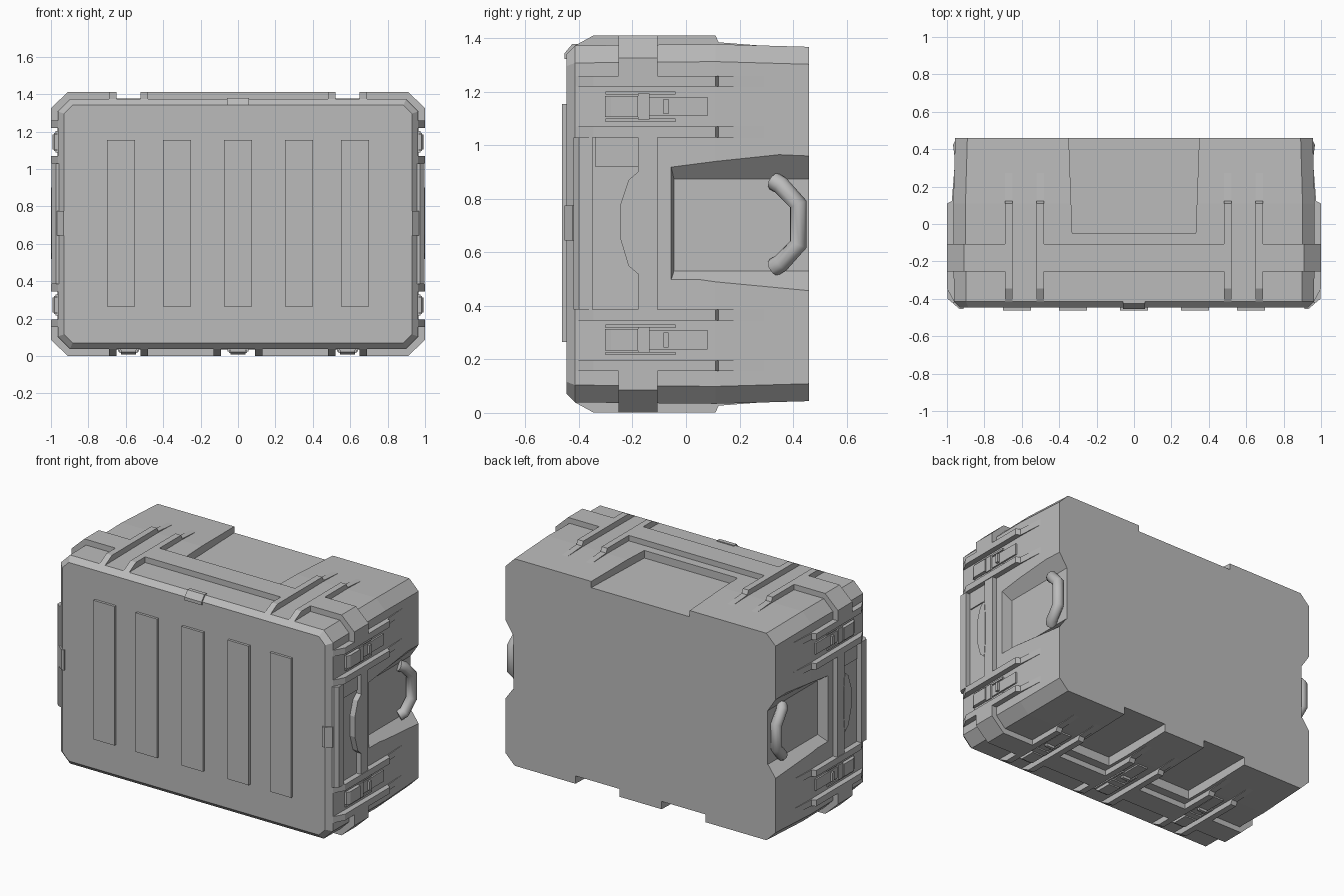
import bpy, bmesh
from mathutils import Vector

old = bpy.data.objects.get("Cube")
if old:
    bpy.data.objects.remove(old)

grey = bpy.data.materials.new("case grey")
grey.use_nodes = True
COLOUR = (0.5, 0.5, 0.5, 1)
grey.diffuse_color = COLOUR
grey.node_tree.nodes["Principled BSDF"].inputs["Base Color"].default_value = COLOUR


def loft(name, rings):
    """Skin a list of equal-length point rings and cap both ends."""
    bm = bmesh.new()
    loops = [[bm.verts.new(p) for p in ring] for ring in rings]
    n = len(loops[0])
    for a, b in zip(loops, loops[1:]):
        for i in range(n):
            j = (i + 1) % n
            bm.faces.new((a[i], a[j], b[j], b[i]))
    bm.faces.new(loops[0])
    bm.faces.new(loops[-1])
    bmesh.ops.recalc_face_normals(bm, faces=bm.faces)
    mesh = bpy.data.meshes.new(name)
    bm.to_mesh(mesh)
    bm.free()
    mesh.materials.append(grey)
    ob = bpy.data.objects.new(name, mesh)
    bpy.context.collection.objects.link(ob)
    return ob


# Map (along, depth y, height above wall) to a point on each wall of the case
def top(u, y, h):
    return (u, y, 1.373 + h)


def bottom(u, y, h):
    return (u, y, 0.039 - h)


def left(u, y, h):
    return (0.962 + h, y, u)


def right(u, y, h):
    return (-0.962 - h, y, u)


SIDES = (left, right)


def bar(name, wall, u0, u1, profile):
    """Extrude a (y, h) profile along a wall."""
    return loft(name, [[wall(u, y, h) for y, h in profile] for u in (u0, u1)])


def block(name, wall, u0, u1, y0, y1, h0, h1):
    return bar(name, wall, u0, u1, [(y0, h0), (y0, h1), (y1, h1), (y1, h0)])


def plate(name, wall, outline, h0, h1):
    """Raise a (u, y) outline off a wall."""
    return loft(name, [[wall(u, y, h) for u, y in outline] for h in (h0, h1)])


def octagon(y, hx, hz, c):
    pts = [(hx, hz - c), (hx - c, hz), (c - hx, hz), (-hx, hz - c),
           (-hx, c - hz), (c - hx, -hz), (hx - c, -hz), (hx, c - hz)]
    return [(x, y, 0.706 + z) for x, z in pts]


# Main shell with chamfered corners and a bevelled lid front
body = loft("case_body", [
    octagon(-0.447, 0.93, 0.635, 0.045),
    octagon(-0.415, 0.963, 0.667, 0.065),
    octagon(0.11, 0.966, 0.672, 0.065),
    octagon(0.46, 0.956, 0.662, 0.065)])

# Recesses cut into the shell
cutters = []
trapezoid = [(-0.33, -0.05), (0.33, -0.05), (0.35, 0.5), (-0.35, 0.5)]
cutters.append(plate("top_recess_cutter", top, trapezoid, -0.045, 0.1))
for s in (-1, 1):
    cutters.append(block("bottom_recess_cutter", bottom, s * 0.15, s * 0.46,
                         -0.05, 0.5, -0.055, 0.1))
for wall in SIDES:
    floor = [(0.53, -0.045), (0.875, -0.045), (0.875, 0.5), (0.53, 0.5)]
    mouth = [(0.49, -0.058), (0.93, -0.058), (1.0, 0.5), (0.415, 0.5)]
    cutters.append(loft("handle_recess_cutter", [
        [wall(u, y, -0.062) for u, y in floor],
        [wall(u, y, 0.02) for u, y in mouth]]))
for cutter in cutters:
    cutter.hide_render = True
    cutter.hide_viewport = True
    cutter.display_type = 'WIRE'
    mod = body.modifiers.new("recess", 'BOOLEAN')
    mod.operation = 'DIFFERENCE'
    mod.solver = 'EXACT'
    mod.object = cutter

# Ribs running front to back, with a low tapering tail
RIB = [(-0.415, -0.02), (-0.415, 0.0), (-0.345, 0.038), (0.11, 0.038),
       (0.122, 0.012), (0.29, -0.001), (0.29, -0.02)]
for s in (-1, 1):
    for inner in (0.48, 0.65):
        for wall in (top, bottom):
            bar("rib", wall, s * inner, s * (inner + 0.04), RIB)
    bar("rib", bottom, s * 0.09, s * 0.13, RIB)
for wall in SIDES:
    for z in (0.156, 0.346, 1.03, 1.22):
        bar("side_rib", wall, z, z + 0.04, RIB)

# Reinforcing band around the case, open between rib pairs
FRONT, BACK = -0.253, -0.107
block("top_band", top, -0.5, 0.5, FRONT, BACK, -0.02, 0.038)
for s in (-1, 1):
    block("bottom_band", bottom, s * 0.11, s * 0.5, FRONT, BACK, -0.02, 0.038)
    for t in (-1, 1):
        corner = [(0.67, 0.63), (0.67, 0.705), (0.91, 0.705),
                  (1.0, 0.62), (1.0, 0.53), (0.93, 0.53)]
        loft("corner_band", [[(s * x, y, 0.706 + t * z) for x, z in corner]
                             for y in (FRONT, BACK)])

# Side panels: lid strip, band, label plate and finger grip
GRIP = [(0.52, -0.18), (0.55, -0.215), (0.65, -0.245), (0.78, -0.245),
        (0.87, -0.215), (0.9, -0.18), (0.79, -0.17), (0.63, -0.17)]
for wall in SIDES:
    bar("lid_side_strip", wall, 0.386, 1.03,
        [(-0.42, -0.03), (-0.42, 0.012), (-0.40, 0.034), (-0.35, 0.034), (-0.35, -0.03)])
    block("side_band", wall, 0.386, 1.03, -0.18, BACK, -0.02, 0.034)
    block("label_plate", wall, 0.92, 1.03, -0.34, -0.18, -0.005, 0.009)
    plate("finger_grip", wall, GRIP, -0.01, 0.037)


# Latches: frame, lever, hook and hinge pin
def latch(wall, u):
    for e in (-1, 1):
        block("latch_rail", wall, u + e * 0.045, u + e * 0.057,
              -0.30, -0.04, -0.01, 0.014)
    block("latch_base", wall, u - 0.05, u + 0.05, -0.30, -0.04, -0.01, 0.007)
    bar("latch_lever", wall, u - 0.04, u + 0.04,
        [(-0.302, 0.0), (-0.302, 0.018), (-0.28, 0.03), (-0.18, 0.03), (-0.18, 0.0)])
    block("latch_pin", wall, u - 0.048, u + 0.048, -0.18, -0.137, 0.0, 0.022)
    block("latch_hook", wall, u - 0.036, u + 0.036, -0.137, 0.08, 0.0, 0.014)
    block("latch_catch", wall, u - 0.028, u + 0.028, -0.085, -0.065, 0.0, 0.03)


for wall in SIDES:
    for z in (0.273, 1.145):
        latch(wall, z)
for x in (-0.585, 0, 0.585):
    latch(bottom, x)

# Lid lip tabs
TAB = [(-0.40, -0.05), (-0.455, -0.05), (-0.455, -0.03),
       (-0.425, 0.006), (-0.40, 0.006)]
bar("top_tab", top, -0.06, 0.06, TAB)
for wall in SIDES:
    bar("side_tab", wall, 0.645, 0.775, TAB)

# Raised slats on the lid
for x in (-0.625, -0.325, 0, 0.325, 0.625):
    outline = [(x - 0.075, 0.265), (x + 0.075, 0.265),
               (x + 0.075, 1.155), (x - 0.075, 1.155)]
    loft("lid_slat", [[(px, y, z) for px, z in outline] for y in (-0.44, -0.463)])

# Rounded carry handles in the side recesses
GRAB = [(0.545, 0.33, -0.055), (0.56, 0.355, -0.035), (0.63, 0.42, -0.028),
        (0.78, 0.42, -0.028), (0.85, 0.355, -0.035), (0.865, 0.33, -0.055)]
for wall in SIDES:
    curve = bpy.data.curves.new("carry_handle", 'CURVE')
    curve.dimensions = '3D'
    curve.bevel_depth = 0.034
    curve.bevel_resolution = 3
    curve.use_fill_caps = True
    spline = curve.splines.new('POLY')
    spline.points.add(len(GRAB) - 1)
    for point, spot in zip(spline.points, GRAB):
        point.co = Vector(wall(*spot)).to_4d()
    curve.materials.append(grey)
    bpy.context.collection.objects.link(bpy.data.objects.new("carry_handle", curve))
